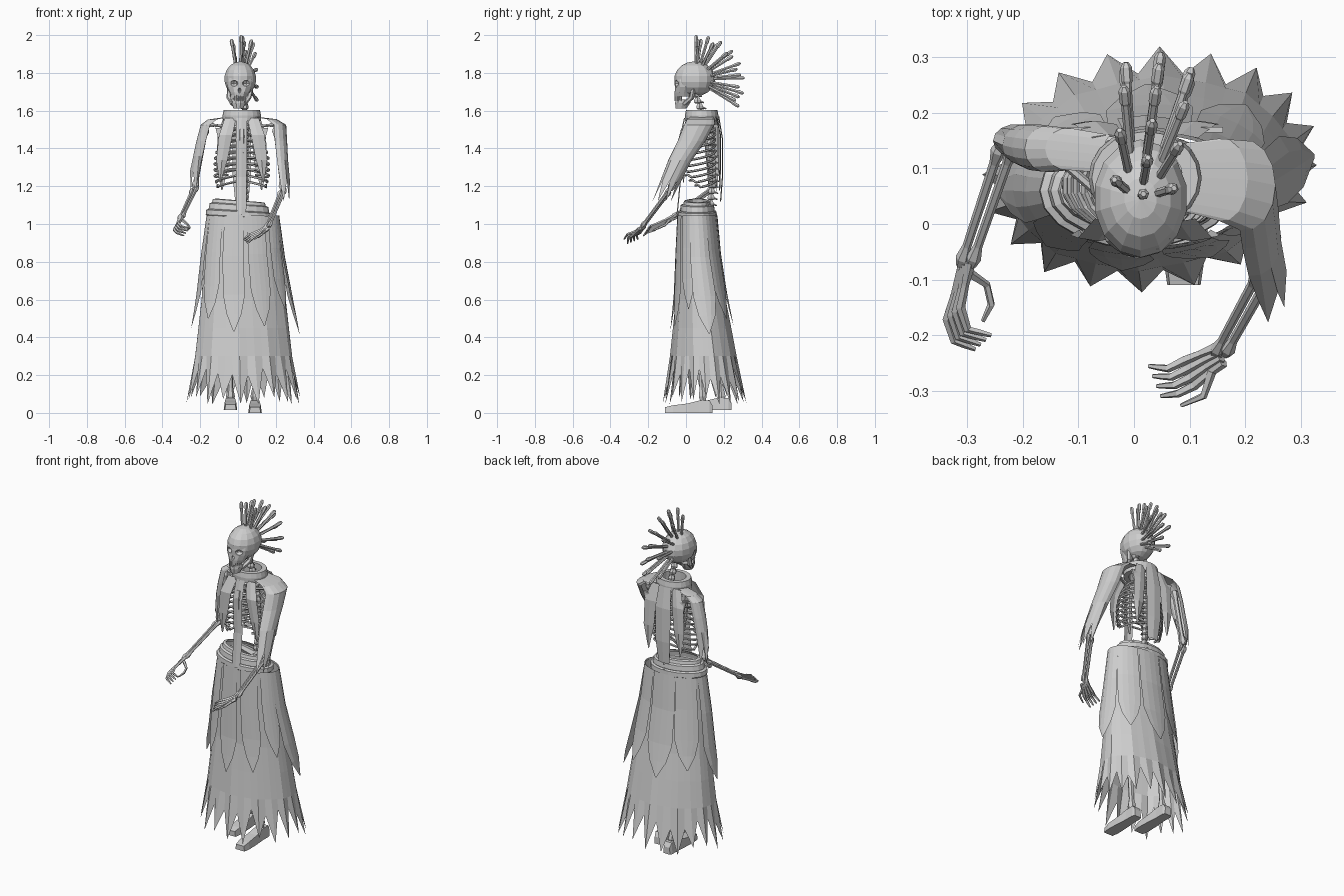
import bpy, bmesh, random
from math import sin, cos, pi, radians
from mathutils import Vector as V

random.seed(4)
if "Cube" in bpy.data.objects:
    bpy.data.objects.remove(bpy.data.objects["Cube"])

GREY = (0.62, 0.62, 0.62, 1)
mat = bpy.data.materials.new("pale_grey")
mat.use_nodes = True
mat.diffuse_color = GREY
mat.node_tree.nodes["Principled BSDF"].inputs["Base Color"].default_value = GREY


def finish(name, bm, fix=True):
    if fix:
        bmesh.ops.recalc_face_normals(bm, faces=bm.faces)
    me = bpy.data.meshes.new(name)
    bm.to_mesh(me)
    bm.free()
    me.materials.append(mat)
    ob = bpy.data.objects.new(name, me)
    bpy.context.collection.objects.link(ob)
    return ob


def skin(bm, rows, closed=True, cap=True):
    """Join rows of points with quads."""
    vs = [[bm.verts.new(p) for p in r] for r in rows]
    n = len(rows[0])
    for a, b in zip(vs, vs[1:]):
        for i in range(n if closed else n - 1):
            j = (i + 1) % n
            bm.faces.new((a[i], a[j], b[j], b[i]))
    if closed and cap:
        bm.faces.new(vs[0][::-1])
        bm.faces.new(vs[-1])


def tube(bm, pts, radii, sides=6):
    """Sweep a polygon along points."""
    pts = [V(p) for p in pts]
    q, last, rows = None, None, []
    for i, p in enumerate(pts):
        t = (pts[min(i + 1, len(pts) - 1)] - pts[max(i - 1, 0)]).normalized()
        q = last.rotation_difference(t) @ q if q else t.to_track_quat('Z', 'Y')
        last = t
        r = radii[i] if isinstance(radii, list) else radii
        rows.append([p + q @ V((r * cos(2 * pi * k / sides), r * sin(2 * pi * k / sides), 0))
                     for k in range(sides)])
    skin(bm, rows)


def bone(bm, a, b, r):
    """Long bone with knobbed ends."""
    a, b = V(a), V(b)
    tube(bm, [a.lerp(b, f) for f in (0, .06, .16, .84, .94, 1)],
         [r, r * 1.6, r, r * .9, r * 1.5, r])


def oval(cx, cy, z, rx, ry, n=20, tilt=0):
    return [(cx + rx * cos(2 * pi * i / n), cy + ry * sin(2 * pi * i / n), z - tilt * cos(2 * pi * i / n))
            for i in range(n)]


# Skirt outline: height, centre x, centre y, radius x, radius y, twist
OUTLINE = [(1.05, .026, .06, .186, .1, 0), (.8, .023, .065, .206, .113, .03), (.6, .03, .078, .225, .13, .07),
           (.35, .03, .09, .255, .165, .11), (0, .03, .1, .3, .215, .15)]


def on_skirt(ang, z, out=0):
    for a, b in zip(OUTLINE, OUTLINE[1:]):
        if z >= b[0]:
            break
    f = (a[0] - z) / (a[0] - b[0])
    cx, cy, rx, ry, tw = [u + (v - u) * f for u, v in zip(a[1:], b[1:])]
    x, y = (rx + out) * cos(ang), (ry + out) * sin(ang)
    return V((cx + x * cos(tw) - y * sin(tw), cy + x * sin(tw) + y * cos(tw), z))


# Ragged skirt
bm = bmesh.new()
N = 40
rows = [[on_skirt(2 * pi * i / N, z, (.004 if i % 4 == 1 else -.004) * (1.05 - z)) for i in range(N)]
        for z in (1.04, .8, .6, .45, .3)]
rows.append([on_skirt(2 * pi * i / N, random.uniform(.04, .09) if i % 2 else random.uniform(.16, .24),
                      .012 if i % 2 else -.008) for i in range(N)])
skin(bm, rows, cap=False)
finish("skirt", bm, False)

# Pointed overskirt panels: angle, half width, tip height, flare
bm = bmesh.new()
for deg, w, tip, flare in [(255, .27, .43, .01), (292, .26, .46, .01), (180, .42, .45, .03),
                           (2, .4, .42, .045), (220, .28, .5, .015), (328, .26, .55, .015),
                           (45, .36, .5, .015), (88, .36, .46, .012), (130, .36, .52, .015)]:
    rows = []
    for f, k in ((0, 1), (.35, 1), (.68, .95), (.85, .6), (1, .04)):
        z = 1.045 + (tip - 1.045) * f
        rows.append([on_skirt(radians(deg) + s * w * k, z, .006 + flare * f) for s in (-1, -.5, 0, .5, 1)])
    skin(bm, rows, closed=False)
finish("overskirt_panels", bm, False)

# Layered belt, sagging to one side
bm = bmesh.new()
skin(bm, [oval(.005, .06, z, rx, ry, 20, .01) for z, rx, ry in
          ((1.035, .172, .1), (1.04, .176, .104), (1.065, .174, .102), (1.07, .16, .09), (1.075, .16, .092),
           (1.1, .155, .088), (1.105, .142, .075), (1.122, .138, .07), (1.125, .12, .055))], cap=False)
finish("belt", bm)

# Collar band
bm = bmesh.new()
skin(bm, [oval(.02, .083, z, r, r * .87) for z, r in
          ((1.545, .07), (1.545, .1), (1.575, .102), (1.603, .096), (1.603, .068), (1.545, .07))], cap=False)
finish("collar", bm)


# Hanging cloth strips
def strip(bm, pts, widths):
    rows = []
    for (x, y, z), w in zip(pts, widths):
        rows.append([(x - w, y, z), (x, y + (-.006 if y < .08 else .006), z), (x + w, y, z)])
    skin(bm, rows, closed=False)


bm = bmesh.new()
strip(bm, [(.02, -.005, 1.56), (.018, -.03, 1.45), (.018, -.025, 1.25), (.018, -.04, 1.09), (.018, -.045, 1.05)],
      [.028, .03, .028, .028, .02])
for s in (-1, 1):
    strip(bm, [(.02 + s * .06, .01, 1.56), (.02 + s * .085, -.025, 1.47), (.02 + s * .105, -.02, 1.34),
               (.02 + s * .115, -.01, 1.22)], [.03, .036, .03, .003])
    strip(bm, [(.02 + s * .065, .155, 1.57), (.02 + s * .09, .18, 1.47), (.02 + s * .1, .18, 1.32),
               (.02 + s * .105, .175, 1.18)], [.03, .038, .034, .003])
strip(bm, [(.02, .17, 1.57), (.02, .19, 1.45), (.02, .19, 1.25), (.02, .18, 1.12)], [.04, .05, .048, .035])
finish("cloth_strips", bm, False)


# Torn sleeves: centre, reach outwards, half depth per row
def sleeve(name, side, sections):
    bm = bmesh.new()
    rows, n = [], 9
    for k, (c, rx, ry) in enumerate(sections):
        row = []
        for i in range(n):
            t = radians(-100 + 200 * i / (n - 1))
            drop = (.11 if i % 2 else 0) if k == len(sections) - 1 else 0
            row.append((c[0] + side * rx * cos(t), c[1] + ry * sin(t) - drop * (.4 if side > 0 else 0), c[2] - drop))
        rows.append(row)
    skin(bm, rows, closed=False)
    finish(name, bm, False)


sleeve("left_sleeve", 1, [((.08, .085, 1.568), .015, .06), ((.16, .08, 1.555), .045, .075), ((.2, .07, 1.525), .055, .082),
                          ((.205, .03, 1.44), .055, .075), ((.215, -.03, 1.34), .05, .064),
                          ((.23, -.085, 1.23), .045, .05)])
sleeve("right_sleeve", -1, [((-.04, .125, 1.568), .015, .035), ((-.12, .135, 1.553), .04, .038),
                            ((-.155, .135, 1.525), .042, .042), ((-.178, .138, 1.44), .042, .042),
                            ((-.195, .142, 1.36), .042, .038), ((-.212, .15, 1.28), .042, .03)])

# Spine and neck vertebrae
bm = bmesh.new()
for i in range(21):
    z = 1.03 + i * .032
    p = V((.035, .12 + .02 * sin((z - 1.03) * 7) - max(0, z - 1.5) * .3, z))
    tube(bm, [p, p + V((0, 0, .006)), p + V((0, 0, .018)), p + V((0, 0, .032))], [.013, .02, .02, .012])
    tube(bm, [p + V((0, .01, .012)), p + V((0, .035, .004))], [.007, .003], 4)
finish("spine", bm)

# Ribs with breastbone
bm = bmesh.new()
for k in range(10):
    z = 1.51 - k * .031
    rx = .075 + .07 * sin(min(1, (k + 1) / 6) * pi / 2) - max(0, k - 7) * .008
    end = 172 if k < 7 else 150 - 22 * (k - 7)
    for s in (-1, 1):
        pts = []
        for i in range(10):
            t = radians(8 + (end - 8) * i / 9)
            pts.append((.02 + s * rx * sin(t), .07 + .085 * cos(t), z - .05 * sin(t * .55) + (.015 if i > 7 else 0)))
        tube(bm, pts, .0065, 5)
tube(bm, [(.02, -.013, 1.5), (.02, -.02, 1.46), (.02, -.018, 1.33), (.02, -.012, 1.24)], [.016, .02, .013, .005])
finish("ribcage", bm)

# Shoulder girdle and pelvis
bm = bmesh.new()
for s, y in ((-1, .13), (1, .07)):
    bone(bm, (.02 + s * .02, .0, 1.51), (.02 + s * .17, y, 1.525), .009)
    skin(bm, [[(.02 + s * x, .165 + d, z) for x, z in ((.07, 1.5), (.14, 1.51), (.1, 1.36))] for d in (0, .01)])
    tube(bm, [(.03, .13, 1.06), (.02 + s * .07, .1, 1.1), (.02 + s * .11, .05, 1.07), (.02 + s * .05, .02, 1.01)],
         [.025, .022, .02, .015])
finish("shoulder_and_hip_bones", bm)

# Arms with paired forearm bones
ARMS = {"left": [(.2, .07, 1.51), (.238, -.085, 1.18), (.155, -.235, .98)],
        "right": [(-.17, .135, 1.51), (-.228, .145, 1.19), (-.303, -.075, 1.03)]}
for name, (sh, el, wr) in ARMS.items():
    bm = bmesh.new()
    bone(bm, sh, el, .014)
    for s in (-1, 1):
        d = V((s * .012, 0, s * .007))
        bone(bm, V(el) + d, V(wr) + d * .8, .009)
    finish(name + "_arm", bm)

# Hands: wrist, knuckle middle, bend, tip, knuckle spread, thumb path
HANDS = {"left": [(.155, -.235, .98), (.1, -.268, .945), (.07, -.283, .935), (.038, -.283, .908), (.006, -.015, -.006),
                  [(.14, -.265, .96), (.125, -.31, .945), (.085, -.327, .92)]],
         "right": [(-.303, -.075, 1.03), (-.325, -.16, .985), (-.312, -.2, .97), (-.272, -.213, .958),
                   (-.008, -.007, -.011),
                   [(-.295, -.09, 1.02), (-.265, -.11, .995), (-.257, -.145, .98), (-.272, -.175, .965)]]}
for name, (wr, kn, bend, tip, spread, thumb) in HANDS.items():
    bm = bmesh.new()
    for k in range(4):
        d = V(spread) * (k - 1.5)
        base, mid, hook, end = V(wr) + d * .6, V(kn) + d, V(bend) + d, V(tip) + d * 1.2
        tube(bm, [base, base.lerp(mid, .5), mid, hook, hook.lerp(end, .5), end],
             [.011, .0075, .009, .0075, .006, .004], 5)
    tube(bm, thumb, [.009] + [.007] * (len(thumb) - 2) + [.004], 5)
    finish(name + "_hand", bm)

# Legs and boots
for name, x, y, lift in (("left", .09, .09, 0), ("right", -.04, .19, .015)):
    bm = bmesh.new()
    knee = (x, y - .03, .52)
    bone(bm, (x, .07, 1.02), knee, .018)
    bone(bm, knee, (x, y, .06), .016)
    rows = []
    for dy, w, top in ((.05, .022, .04), (.035, .028, .065), (-.02, .028, .065), (-.08, .033, .05),
                       (-.16, .036, .04), (-.2, .03, .03)):
        rows.append([(x - w, y + dy, lift), (x + w, y + dy, lift), (x + w * .85, y + dy, top + lift),
                     (x - w * .85, y + dy, top + lift)])
    skin(bm, rows)
    finish(name + "_leg", bm)

# Skull: cranium and tapered face, with carved sockets
HX = .012
bm = bmesh.new()
bmesh.ops.create_uvsphere(bm, u_segments=14, v_segments=9, radius=1)
for v in bm.verts:
    v.co = V((HX + v.co.x * .086, .046 + v.co.y * .108, 1.768 + v.co.z * .093))
cranium = finish("cranium", bm)
bm = bmesh.new()
skin(bm, [oval(HX - (1.78 - z) * .06, cy, z, rx, ry, 12) for z, cy, rx, ry in
          ((1.8, .0, .06, .052), (1.755, -.003, .07, .058), (1.725, -.003, .068, .056), (1.695, -.01, .052, .052),
           (1.675, -.012, .042, .048))])
face = finish("face", bm)
bm = bmesh.new()
for p, sc in (((-.034, -.06, 1.745), (.022, .03, .017)), ((.032, -.06, 1.745), (.022, .03, .017)),
              ((-.004, -.064, 1.708), (.009, .016, .014))):
    for v in bmesh.ops.create_uvsphere(bm, u_segments=8, v_segments=6, radius=1)["verts"]:
        v.co = V((HX + p[0] + v.co.x * sc[0], p[1] + v.co.y * sc[1], p[2] + v.co.z * sc[2]))
cutter = finish("socket_cutter", bm)
cutter.hide_render = True
for ob in (cranium, face):
    mod = ob.modifiers.new("sockets", 'BOOLEAN')
    mod.operation, mod.object, mod.solver = 'DIFFERENCE', cutter, 'EXACT'
    bpy.context.view_layer.objects.active = ob
    bpy.ops.object.modifier_apply(modifier=mod.name)
bpy.data.objects.remove(cutter)

# Jaw with side branches, and teeth
bm = bmesh.new()
skin(bm, [oval(.002, cy, z, rx, ry, 10) for z, cy, rx, ry in
          ((1.66, -.012, .041, .045), (1.64, -.018, .038, .042), (1.612, -.026, .026, .03))])
for s in (-1, 1):
    tube(bm, [(HX + s * .058, .04, 1.72), (.005 + s * .052, .03, 1.67), (.002 + s * .03, -.01, 1.635)], [.012, .014, .012])
for i in range(9):
    t = radians(200 + 17.5 * i)
    x, y = .002 + .037 * cos(t), -.013 + .042 * sin(t)
    tube(bm, [(x, y, 1.683), (x, y, 1.652)], [.007, .005], 4)
finish("jaw_and_teeth", bm)

# Fan of club-ended spikes in three rows
bm = bmesh.new()
for lean, degs in ((0, (1, 17, 34, 52, 70, 88, 106, 122)), (-1, (8, 32, 58, 84, 112)), (1, (4, 26, 50, 76, 100, 118))):
    for deg in degs:
        a = radians(deg)
        d = V((lean * .2 + .12 * sin(a) + .02, sin(a), cos(a))).normalized()
        length = (.23 if lean == 0 else .212) + .04 * deg / 124
        o = V((HX + lean * .012, .05, 1.765))
        tube(bm, [o + d * .07, o + d * (length - .035), o + d * (length - .03), o + d * (length - .005), o + d * (length + .004)],
             [.008, .008, .0105, .0105, .005])
finish("head_spikes", bm)
